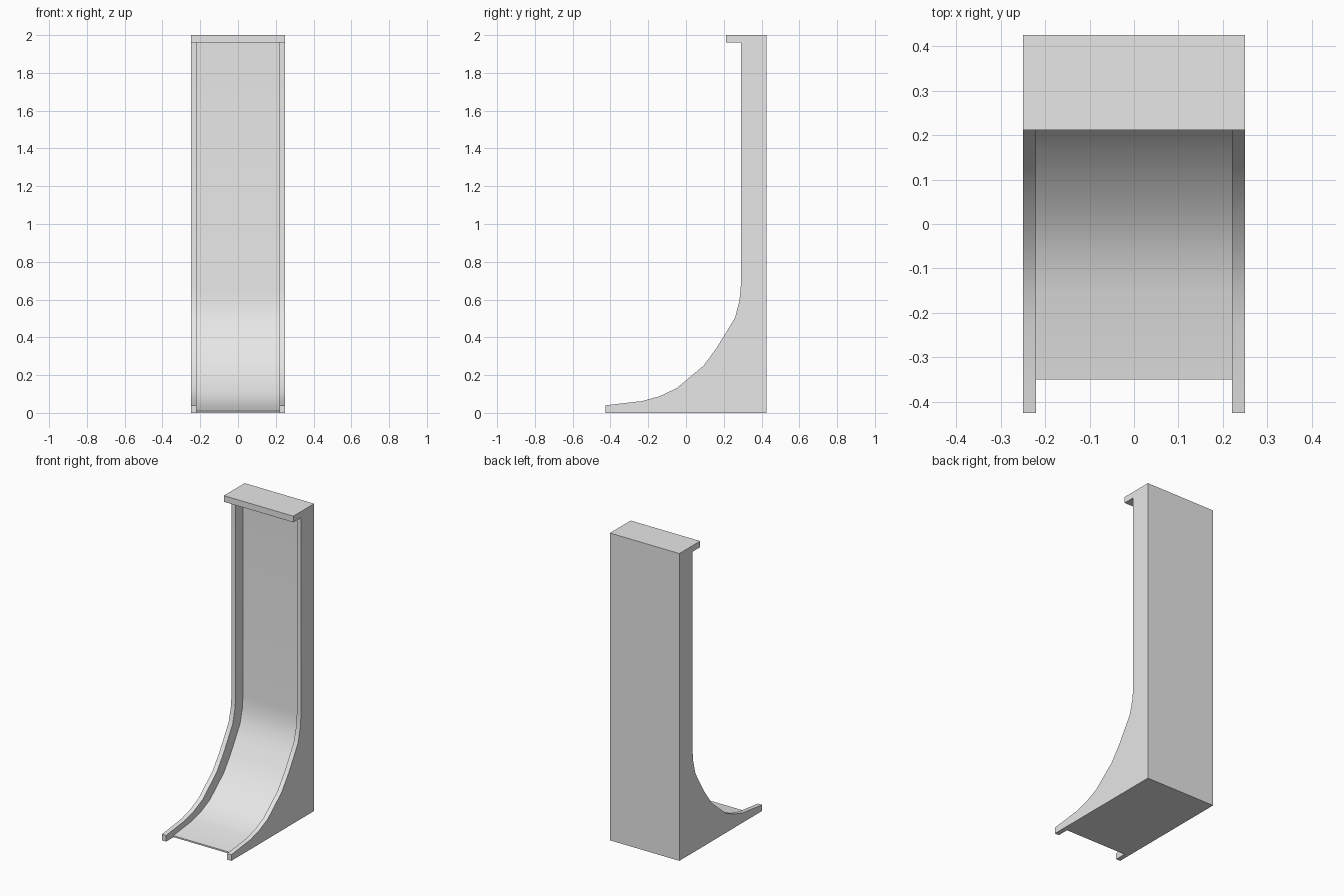
import bpy, bmesh, math

cube = bpy.data.objects.get("Cube")
if cube:
    bpy.data.objects.remove(cube, do_unlink=True)

# Single light grey material
grey = bpy.data.materials.new("light_grey")
grey.use_nodes = True
grey.diffuse_color = (0.8, 0.8, 0.8, 1)
grey.node_tree.nodes["Principled BSDF"].inputs["Base Color"].default_value = (0.8, 0.8, 0.8, 1)

HALF, RAIL, BACK, TOP, CAP = 0.25, 0.03, 0.425, 2.0, 1.96

# Sweeping front curve, from the toe to the upright (y, z)
CURVE = [(-0.425, 0.04), (-0.23, 0.063), (-0.14, 0.088), (-0.05, 0.13),
         (0.093, 0.25), (0.163, 0.345), (0.215, 0.43), (0.26, 0.505),
         (0.283, 0.595), (0.29, 0.67)]


def extrude_profile(name, profile, x0, x1):
    """Solid made by extruding a (y, z) outline along x."""
    bm = bmesh.new()
    face = bm.faces.new([bm.verts.new((x0, y, z)) for y, z in profile])
    ext = bmesh.ops.extrude_face_region(bm, geom=[face])
    verts = [g for g in ext["geom"] if isinstance(g, bmesh.types.BMVert)]
    bmesh.ops.translate(bm, verts=verts, vec=(x1 - x0, 0, 0))
    bmesh.ops.recalc_face_normals(bm, faces=bm.faces)
    mesh = bpy.data.meshes.new(name)
    bm.to_mesh(mesh)
    bm.free()
    mesh.materials.append(grey)
    obj = bpy.data.objects.new(name, mesh)
    bpy.context.collection.objects.link(obj)
    bpy.ops.object.select_all(action="DESELECT")
    obj.select_set(True)
    bpy.context.view_layer.objects.active = obj
    bpy.ops.object.shade_smooth_by_angle(angle=math.radians(30))
    return obj


def slide_outline(shift_y, shift_z):
    """Closed outline of the curve, the upright and the flat back and base."""
    pts = [(y + shift_y, z + shift_z) for y, z in CURVE]
    return [(pts[0][0], 0)] + pts + [(pts[-1][0], CAP), (BACK, CAP), (BACK, 0)]


# Side rails
for side, x in (("right", -HALF), ("left", HALF - RAIL)):
    extrude_profile(side + "_rail", slide_outline(0, 0), x, x + RAIL)

# Recessed slide surface between the rails
extrude_profile("slide_panel", slide_outline(0.075, -0.03), RAIL - HALF, HALF - RAIL)

# Overhanging cap
extrude_profile("top_cap", [(0.212, CAP), (0.212, TOP), (BACK, TOP), (BACK, CAP)], -HALF, HALF)
